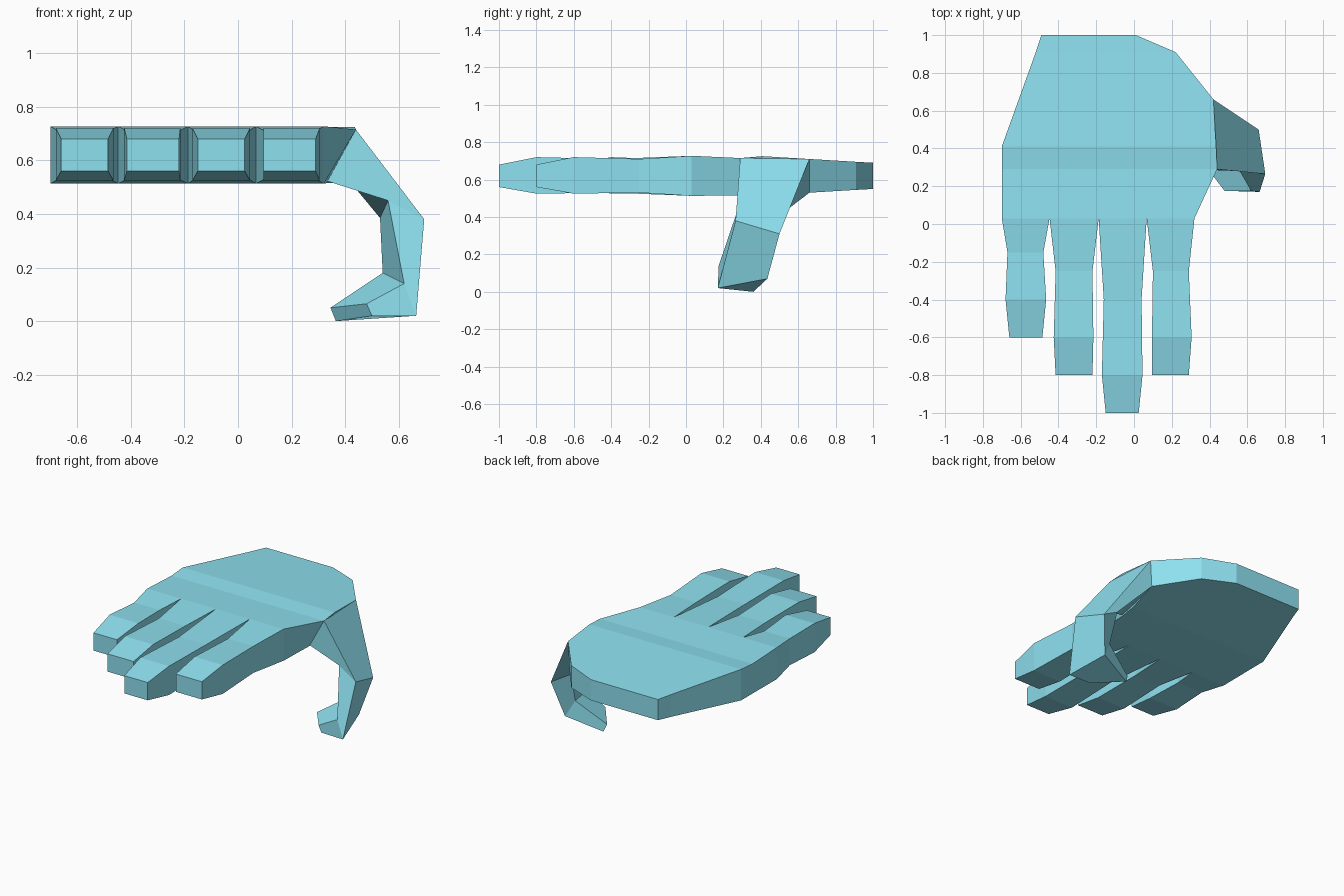
import bpy, bmesh

skin = bpy.data.materials.new("light_blue")
skin.diffuse_color = (0.27, 0.75, 0.87, 1)


def loft(name, rings, cap_start, cap_end):
    """Join a series of four-cornered rings into a flat-shaded skin."""
    bm = bmesh.new()
    loops = [[bm.verts.new(p) for p in ring] for ring in rings]
    for a, b in zip(loops, loops[1:]):
        for i in range(4):
            j = (i + 1) % 4
            bm.faces.new((a[i], a[j], b[j], b[i]))
    if cap_start:
        bm.faces.new(loops[0])
    if cap_end:
        bm.faces.new(loops[-1])
    bmesh.ops.recalc_face_normals(bm, faces=bm.faces)
    mesh = bpy.data.meshes.new(name)
    bm.to_mesh(mesh)
    bm.free()
    mesh.materials.append(skin)
    obj = bpy.data.objects.new(name, mesh)
    bpy.context.collection.objects.link(obj)


def slab(y, x0, x1, top, bottom, x1_low=None):
    """Cross-section of the hand at y, optionally tucked in at the lower right."""
    low = x1 if x1_low is None else x1_low
    return [(x0, y, top), (x1, y, top), (low, y, bottom), (x0, y, bottom)]


# Palm: wrist end to knuckles
loft("palm", [
    slab(1.00, -0.49, 0.01, 0.69, 0.55),
    slab(0.91, -0.52, 0.22, 0.695, 0.545),
    slab(0.66, -0.61, 0.42, 0.71, 0.53, 0.41),
    slab(0.41, -0.70, 0.435, 0.725, 0.515, 0.35),
    slab(0.29, -0.70, 0.44, 0.715, 0.515, 0.33),
    slab(0.03, -0.70, 0.32, 0.727, 0.513),
], True, False)

# Fingers: (y, left x, right x) for knuckle, lower joint, upper joint, tip
fingers = {
    "little_finger": [(0.03, -0.70, -0.447), (-0.15, -0.67, -0.48),
                      (-0.40, -0.68, -0.465), (-0.60, -0.66, -0.485)],
    "ring_finger": [(0.03, -0.447, -0.187), (-0.25, -0.415, -0.22),
                    (-0.60, -0.425, -0.215), (-0.80, -0.415, -0.22)],
    "middle_finger": [(0.03, -0.187, 0.067), (-0.40, -0.16, 0.04),
                      (-0.80, -0.17, 0.045), (-1.00, -0.15, 0.025)],
    "index_finger": [(0.03, 0.067, 0.32), (-0.25, 0.10, 0.29),
                     (-0.60, 0.095, 0.305), (-0.80, 0.095, 0.29)],
}
heights = [(0.727, 0.513), (0.71, 0.53), (0.72, 0.525), (0.68, 0.56)]
for name, rows in fingers.items():
    loft(name, [slab(*row, *h) for row, h in zip(rows, heights)], False, True)

# Thumb: curls down and inward from the palm's side
loft("thumb", [
    [(0.44, 0.29, 0.715), (0.42, 0.66, 0.71), (0.41, 0.66, 0.53), (0.31, 0.29, 0.53)],
    [(0.695, 0.265, 0.38), (0.66, 0.50, 0.31), (0.53, 0.47, 0.385), (0.56, 0.28, 0.45)],
    [(0.665, 0.17, 0.02), (0.60, 0.435, 0.07), (0.54, 0.41, 0.18), (0.62, 0.175, 0.14)],
    [(0.50, 0.175, 0.02), (0.365, 0.36, 0.0), (0.345, 0.35, 0.05), (0.48, 0.175, 0.065)],
], False, True)
